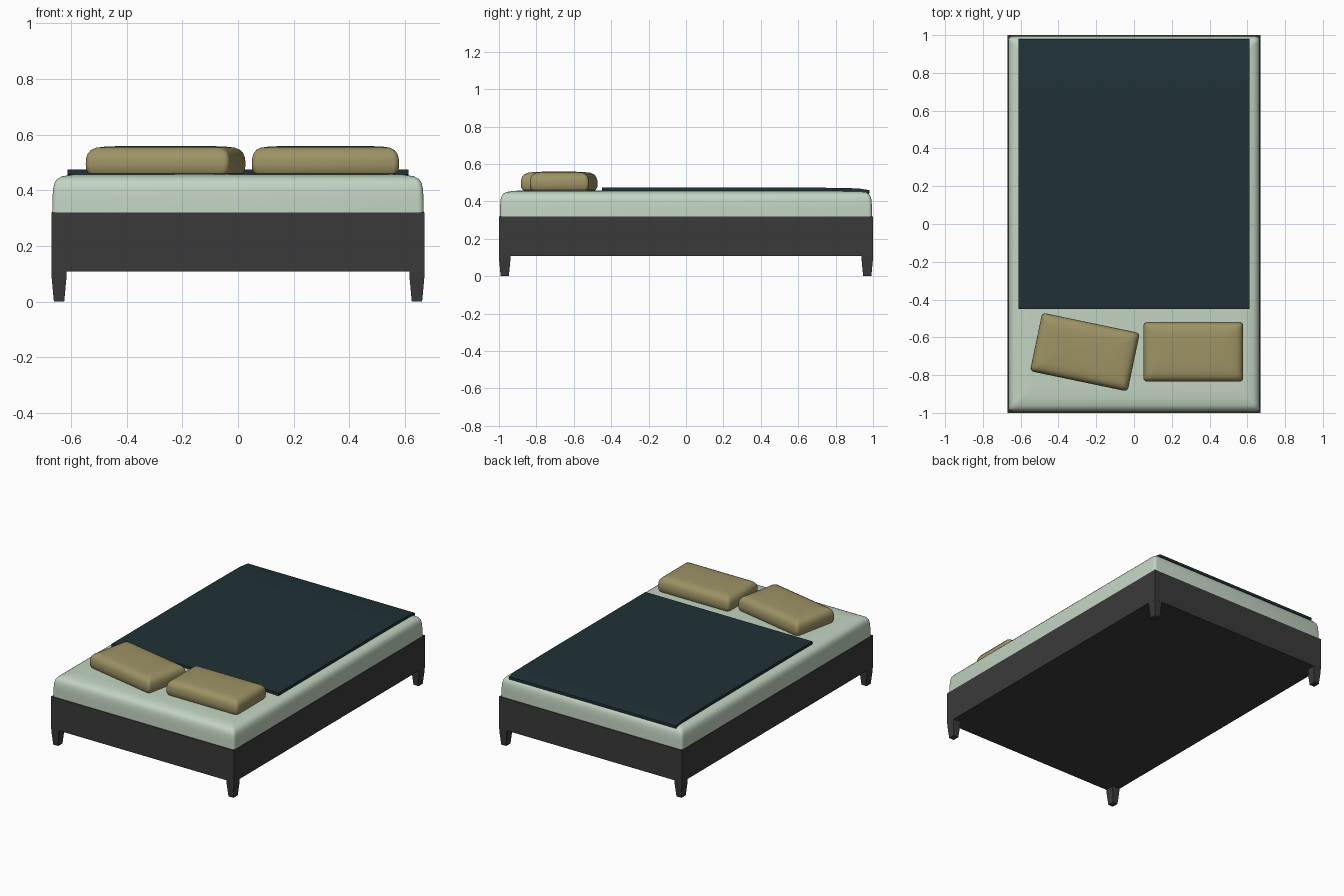
import bpy, bmesh
from math import cos, sin, pi, radians

if "Cube" in bpy.data.objects:
    bpy.data.objects.remove(bpy.data.objects["Cube"])


def material(name, rgb):
    m = bpy.data.materials.new(name)
    m.diffuse_color = (*rgb, 1)
    m.use_nodes = True
    m.node_tree.nodes["Principled BSDF"].inputs["Base Color"].default_value = m.diffuse_color
    return m


DARK = material("charcoal", (0.042, 0.042, 0.042))
MINT = material("mint", (0.54, 0.66, 0.54))
NAVY = material("navy", (0.014, 0.031, 0.037))
KHAKI = material("khaki", (0.34, 0.29, 0.13))


def finish(name, bm, mat, smooth):
    bmesh.ops.recalc_face_normals(bm, faces=bm.faces)
    me = bpy.data.meshes.new(name)
    bm.to_mesh(me)
    bm.free()
    me.materials.append(mat)
    ob = bpy.data.objects.new(name, me)
    bpy.context.collection.objects.link(ob)
    if smooth:
        bpy.ops.object.select_all(action='DESELECT')
        bpy.context.view_layer.objects.active = ob
        ob.select_set(True)
        bpy.ops.object.shade_smooth_by_angle(angle=radians(35))
    return ob


def loft(name, hx, hy, profile, mat, radius=0.0, smooth=False):
    """Stack rounded rectangles; profile is (inset, z) from bottom to top."""
    bm = bmesh.new()
    seg = 5 if radius else 1
    rings = []
    for inset, z in profile:
        ring = []
        for q, (sx, sy) in enumerate([(1, 1), (-1, 1), (-1, -1), (1, -1)]):
            for i in range(seg):
                a = q * pi / 2 + (i / (seg - 1) * pi / 2 if seg > 1 else 0)
                ring.append(bm.verts.new((
                    sx * (hx - inset - radius) + radius * cos(a),
                    sy * (hy - inset - radius) + radius * sin(a), z)))
        rings.append(ring)
    n = len(rings[0])
    for a, b in zip(rings, rings[1:]):
        for i in range(n):
            j = (i + 1) % n
            bm.faces.new((a[i], a[j], b[j], b[i]))
    bm.faces.new(rings[0][::-1])
    bm.faces.new(rings[-1])
    return finish(name, bm, mat, smooth)


# Bed frame
loft("bed_frame", 0.67, 1.0, [(0, 0.108), (0, 0.32)], DARK)

# Tapered corner legs
for sx, xn in ((-1, "left"), (1, "right")):
    for sy, yn in ((-1, "front"), (1, "back")):
        leg = loft(f"{yn}_{xn}_leg", 0.0275, 0.031,
                   [(0.009, 0), (0.0015, 0.08), (0, 0.112)], DARK)
        leg.location = (sx * 0.6425, sy * 0.969, 0)

# Mattress with soft top edge
loft("mattress", 0.667, 0.995,
     [(0, 0.318), (0.001, 0.37), (0.003, 0.405), (0.008, 0.427),
      (0.018, 0.441), (0.035, 0.45), (0.07, 0.456), (0.12, 0.458)],
     MINT, radius=0.02, smooth=True)

# Blanket: side profile (y, top z) swept across the bed, drooping at the foot
bm = bmesh.new()
top = [(-0.45, 0.474), (0.6, 0.474), (0.85, 0.472), (0.93, 0.468), (0.98, 0.460)]
outline = top + [(y, z - 0.018) for y, z in reversed(top)]
face = bm.faces.new([bm.verts.new((-0.612, y, z)) for y, z in outline])
ext = bmesh.ops.extrude_face_region(bm, geom=[face], use_keep_orig=True)
bmesh.ops.translate(bm, vec=(1.224, 0, 0),
                    verts=[v for v in ext["geom"] if isinstance(v, bmesh.types.BMVert)])
finish("blanket", bm, NAVY, True)

# Pillows
PILLOW = [(0.022, 0.455), (0.008, 0.461), (0.001, 0.475), (0, 0.495), (0.001, 0.515),
          (0.006, 0.532), (0.016, 0.545), (0.032, 0.553), (0.06, 0.557), (0.11, 0.559)]
for name, x, y, turn in (("left_pillow", -0.26, -0.678, -11.8),
                         ("right_pillow", 0.314, -0.677, 0)):
    p = loft(name, 0.264, 0.158, PILLOW, KHAKI, radius=0.02, smooth=True)
    p.location = (x, y, 0)
    p.rotation_euler.z = radians(turn)
